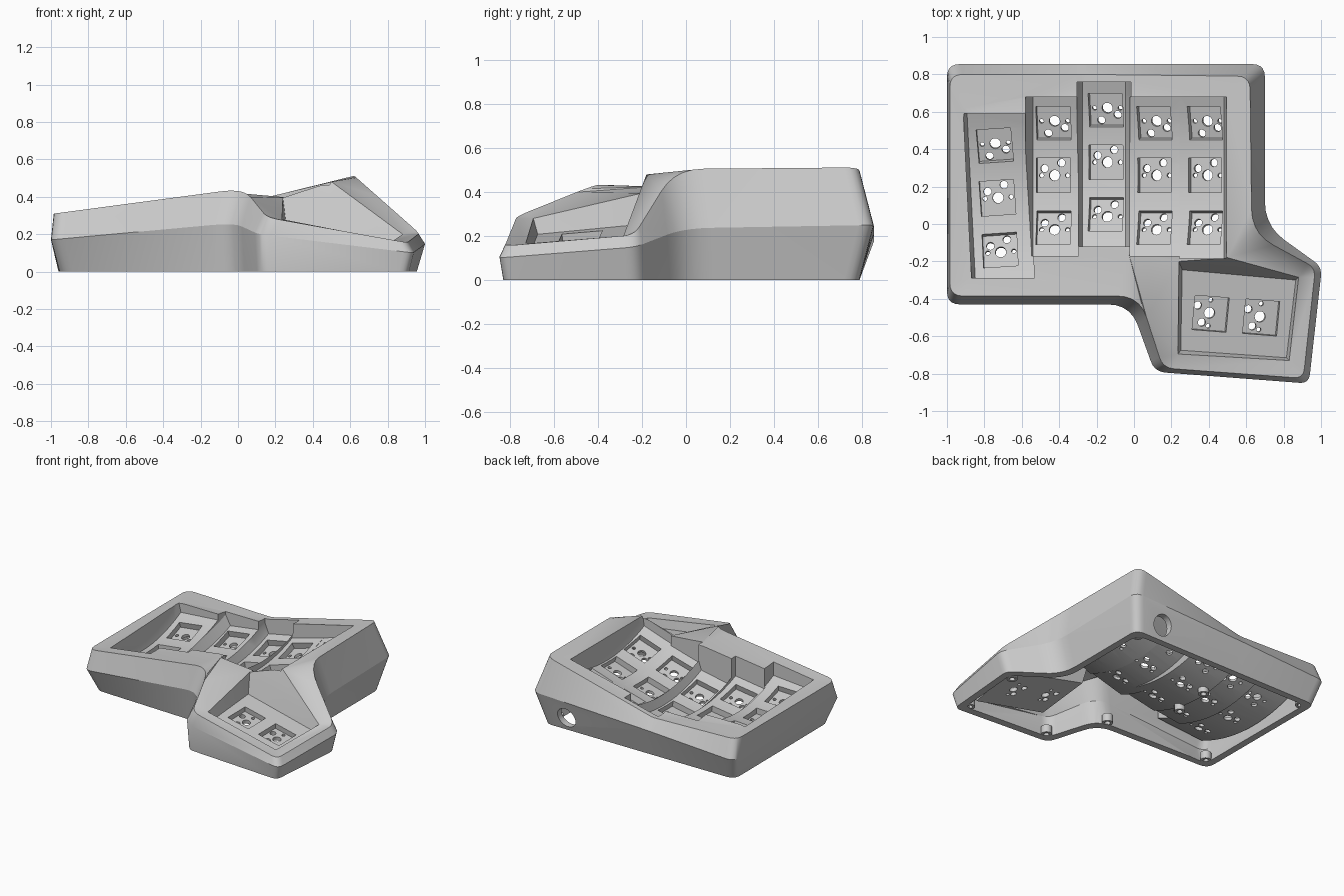
import bpy, bmesh, math
from mathutils import Vector, Matrix

if "Cube" in bpy.data.objects:
    bpy.data.objects.remove(bpy.data.objects["Cube"])

grey = bpy.data.materials.new("warm_grey_plastic")
grey.diffuse_color = (0.6, 0.6, 0.6, 1)
grey.use_nodes = True
grey.node_tree.nodes["Principled BSDF"].inputs["Base Color"].default_value = grey.diffuse_color


def make(name, bm):
    bmesh.ops.recalc_face_normals(bm, faces=bm.faces[:])
    me = bpy.data.meshes.new(name)
    bm.to_mesh(me)
    bm.free()
    me.materials.append(grey)
    ob = bpy.data.objects.new(name, me)
    bpy.context.collection.objects.link(ob)
    return ob


def boolean(target, cutter):
    mod = target.modifiers.new("cut", 'BOOLEAN')
    mod.operation, mod.solver, mod.object = 'DIFFERENCE', 'EXACT', cutter
    bpy.context.view_layer.objects.active = target
    with bpy.context.temp_override(object=target, active_object=target):
        bpy.ops.object.modifier_apply(modifier=mod.name)
    bpy.data.objects.remove(cutter)


# Outline corners: bottom x,y | middle x,y,z | top x,y,z | corner radius
CORNERS = [
    (-.96, .79, -1, .855, .17, -.985, .80, .31, .07),
    (-.28, .79, -.28, .855, .21, -.28, .80, .29, .03),
    (.64, .79, .70, .855, .25, .62, .79, .512, .07),
    (.64, .0, .70, -.01, .235, .63, -.05, .505, .13),
    (.96, -.22, 1.005, -.23, .15, .97, -.235, .205, .05),
    (.91, -.835, .935, -.853, .10, .905, -.825, .155, .05),
    (.12, -.78, .11, -.79, .20, .155, -.77, .29, .06),
    (.0, -.385, -.02, -.43, .26, .03, -.385, .445, .12),
    (-.955, -.35, -1, -.43, .17, -.985, -.385, .31, .07)]
SEG = 6


def thumb_z(x, y):
    return .20 - .17 * (x - .41) + .10 * (y + .48)


def ring(points, radii, inset):
    """Offset a clockwise outline inward, then round its corners."""
    n, moved, out = len(points), [], []
    for i, p in enumerate(points):
        a, b = points[i - 1], points[(i + 1) % n]
        d1 = Vector((p[0] - a[0], p[1] - a[1])).normalized()
        d2 = Vector((b[0] - p[0], b[1] - p[1])).normalized()
        n1, n2 = Vector((d1.y, -d1.x)), Vector((d2.y, -d2.x))
        off = (n1 + n2) * (inset / (1 + n1.dot(n2)))
        moved.append(Vector((p[0] + off.x, p[1] + off.y, p[2])))
    for i, p in enumerate(moved):
        a, b = moved[i - 1], moved[(i + 1) % n]
        s, e = [p + (q - p) * (radii[i] / (q - p).xy.length) for q in (a, b)]
        for k in range(SEG):
            t = k / (SEG - 1)
            out.append(s * (1 - t) ** 2 + p * 2 * t * (1 - t) + e * t * t)
    return out


def shell(name, inset=0, drop=0):
    """Closed case volume; inset and drop give the hollow inside."""
    bm = bmesh.new()
    rad = [c[8] for c in CORNERS]
    mid_f = .8 if drop else 1
    levels = [[(c[0], c[1], -.02 if drop else 0) for c in CORNERS],
              [(c[2], c[3], c[4] * mid_f) for c in CORNERS],
              [(c[5], c[6], c[7] - drop) for c in CORNERS]]
    R = [[bm.verts.new(p) for p in ring(l, rad, inset)] for l in levels]
    total = len(R[0])
    for lo, hi in zip(R, R[1:]):
        for i in range(total):
            j = (i + 1) % total
            bm.faces.new((lo[i], lo[j], hi[j], hi[i]))
    bm.faces.new(R[0])

    def v(x, y, z):
        return bm.verts.new((x, y, z - drop))
    # inner edge of the rim
    qa, qb, qB = v(-.9, .62, .31), v(-.28, .73, .29), v(.5, .68, .48)
    c2, ridge = v(.5, -.18, .48), v(.49, -.2, .42)
    p0, p1, p2, p3 = v(.24, -.2, .395), v(.88, -.285, .2), v(.83, -.73, .165), v(.235, -.695, .28)
    qg, qh = v(-.03, -.15, .425), v(-.88, -.29, .315)
    inner = [(qa, qa), (qb, qb), (qB, qB), (c2, c2), (p1, p1), (p2, p2), (p3, p3), (p0, qg), (qh, qh)]
    top, n = R[2], len(CORNERS)
    for i in range(n):
        j = (i + 1) % n
        arc = top[i * SEG:(i + 1) * SEG]
        a, b = inner[i]
        for s, t in zip(arc, arc[1:]):
            bm.faces.new((s, t, b))
        if a != b:
            bm.faces.new((arc[0], b, a))
        bm.faces.new((arc[-1], top[j * SEG], inner[j][0], b))
    bm.faces.new((qa, qb, qB, c2, ridge, p0, qg, qh))
    bm.faces.new((p0, ridge, p1))
    bm.faces.new((c2, p1, ridge))
    # sunken thumb pocket
    floor = [v(x, y, thumb_z(x, y)) for x, y in ((.258, -.245), (.865, -.30), (.815, -.715), (.25, -.675))]
    P = [p0, p1, p2, p3]
    for i in range(4):
        j = (i + 1) % 4
        bm.faces.new((P[i], P[j], floor[j], floor[i]))
    bm.faces.new(floor)
    bmesh.ops.triangulate(bm, faces=bm.faces[:])
    return make(name, bm)


# Finger columns: centre x, y, z, side slope, skew, left, right, front, back, flare left, flare right
COLUMNS = [
    (-.73, .14, .16, .08, -.05, -.16, .176, -.43, .45, .02, 0),
    (-.43, .26, .135, .14, 0, -.15, .132, -.43, .42, .04, 0),
    (-.15, .33, .12, .20, 0, -.155, .135, -.45, .43, .03, .03),
    (.11, .26, .20, .28, 0, -.132, .137, -.43, .42, 0, 0),
    (.38, .26, .28, .33, 0, -.137, .115, -.445, .42, 0, .015)]
CURVE = 1.07


def column_block(col, grow=0, lower=0):
    cx, cy, cz, slope, skew, x0, x1, y0, y1, fl, fr = col
    x0, x1 = x0 - grow, x1 + grow
    # cross-section: floor, flared sides, open top
    section = [(x0 + fl, 0), (x1 - fr, 0), (x1, .08), (x1, None), (x0, None), (x0, .08)]
    bm, rows, n = bmesh.new(), [], 12
    for k in range(n + 1):
        dy = y0 - grow + (y1 - y0 + 2 * grow) * k / n
        row = []
        for dx, up in section:
            z = 1 if up is None else cz - lower + slope * dx + dy * dy / (2 * CURVE) + up
            row.append(bm.verts.new((cx + dx + skew * dy, cy + dy, z)))
        rows.append(row)
    m = len(section)
    for a, b in zip(rows, rows[1:]):
        for i in range(m):
            j = (i + 1) % m
            bm.faces.new((a[i], a[j], b[j], b[i]))
    bm.faces.new(rows[0])
    bm.faces.new(rows[-1])
    return make("column_cutter", bm)


# Case: outer volume, hollow underside that leaves the column plates, finger wells
case = shell("keyboard_case")
hollow = shell("hollow_cutter", .058, .07)
for col in COLUMNS:
    boolean(hollow, column_block(col, .04, .065))
boolean(case, hollow)
for col in COLUMNS:
    boolean(case, column_block(col))

# Key frames on every column and in the thumb pocket; the last value turns the pin pattern
frames = []
for cx, cy, cz, slope, skew, *_ in COLUMNS:
    for dy in (-.28, 0, .28):
        frames.append((Vector((cx + skew * dy, cy + dy, cz + dy * dy / (2 * CURVE))),
                       slope, dy / CURVE, skew * 1.4, math.pi if dy > .1 else 0))
for x, y in ((.41, -.48), (.68, -.50)):
    frames.append((Vector((x, y, thumb_z(x, y))), -.17, .10, .08, math.pi / 2))

# Switch recesses and their pin holes
boxes, holes = bmesh.new(), bmesh.new()
PINS = [(0, 0, .029), (-.07, 0, .012), (.07, 0, .012), (-.054, .037, .021), (.036, .067, .021)]
for pos, sx, sy, skew, turn in frames:
    ax = Vector((1, -skew, sx)).normalized()
    az = ax.cross(Vector((skew, 1, sy))).normalized()
    ay = az.cross(ax)
    M = Matrix.Translation(pos) @ Matrix((ax, ay, az)).transposed().to_4x4()
    bmesh.ops.create_cube(boxes, size=1, matrix=M @ Matrix.Translation((0, 0, .02))
                          @ Matrix.Diagonal((.185, .185, .12, 1)))
    M = M @ Matrix.Rotation(turn, 4, 'Z')
    for px, py, r in PINS:
        bmesh.ops.create_cone(holes, cap_ends=True, segments=16, radius1=r, radius2=r, depth=.3,
                              matrix=M @ Matrix.Translation((px, py, 0)))
boolean(case, make("recess_cutter", boxes))
boolean(case, make("pin_cutter", holes))

# Round cable port in the back wall
port = bmesh.new()
bmesh.ops.create_cone(port, cap_ends=True, segments=32, radius1=.075, radius2=.075, depth=.24,
                      matrix=Matrix.Translation((.43, .82, .105)) @ Matrix.Rotation(math.pi / 2, 4, 'X'))
boolean(case, make("port_cutter", port))

# Screw posts under the corners and the middle of the plates
bm = bmesh.new()
POSTS = [(-.89, .72), (.57, .72), (.86, -.28), (.84, -.76), (.19, -.71), (-.03, -.32), (-.88, -.28),
         (-.31, .12), (-.28, .41)]
for x, y in POSTS:
    prof = [(.02, .002), (.038, .002), (.038, .06), (.02, .06)]
    rings = [[bm.verts.new((x + r * math.cos(k * math.pi / 8), y + r * math.sin(k * math.pi / 8), z))
              for k in range(16)] for r, z in prof]
    for i in range(4):
        a, b = rings[i], rings[(i + 1) % 4]
        for k in range(16):
            bm.faces.new((a[k], a[(k + 1) % 16], b[(k + 1) % 16], b[k]))
posts = make("screw_posts", bm)

# Smooth rounded corners, keep hard edges
for ob in (case, posts):
    bpy.ops.object.select_all(action='DESELECT')
    ob.select_set(True)
    bpy.context.view_layer.objects.active = ob
    bpy.ops.object.shade_smooth_by_angle(angle=math.radians(25))
